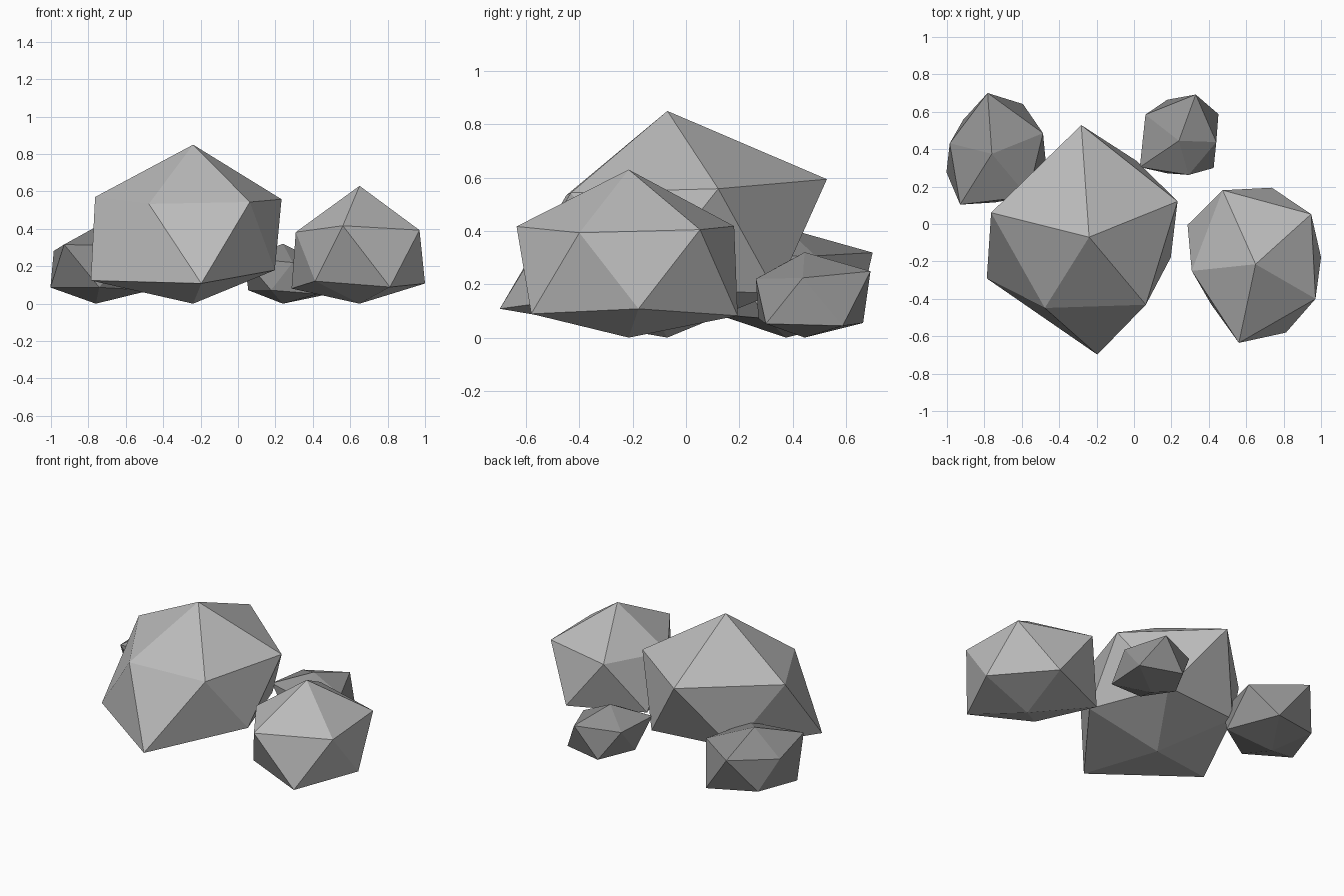
import bpy
import bmesh
from math import atan2, cos, sin, radians, degrees, floor
from mathutils import Vector

cube = bpy.data.objects.get("Cube")
if cube:
    bpy.data.objects.remove(cube, do_unlink=True)


def make_material(name, color):
    material = bpy.data.materials.new(name)
    material.use_nodes = True
    material.diffuse_color = color
    shader = material.node_tree.nodes["Principled BSDF"]
    shader.inputs["Base Color"].default_value = color
    shader.inputs["Roughness"].default_value = 0.9
    return material


light_stone = make_material("light stone", (0.5, 0.5, 0.5, 1))
dark_stone = make_material("dark stone", (0.29, 0.29, 0.29, 1))

# Height gained per unit of radius on both rings of a squashed icosahedron
RING_SLOPE = 0.395


def make_rock(name, material, location, middle, height, turn, upper, lower):
    """Chip an icosahedron: each ring corner slides along its own ray from the middle."""
    bm = bmesh.new()
    bmesh.ops.create_icosphere(bm, subdivisions=1, radius=1)
    for vert in bm.verts:
        if abs(vert.co.z) > 0.9:
            # Peak and base points
            vert.co = Vector((0, 0, height if vert.co.z > 0 else 0))
            continue
        angle = degrees(atan2(vert.co.y, vert.co.x))
        if vert.co.z > 0:
            radius = upper[round(angle / 72) % 5]
            z = middle + RING_SLOPE * radius
        else:
            radius = lower[floor(angle / 72) % 5]
            z = middle - RING_SLOPE * radius
        heading = radians(angle + turn)
        vert.co = Vector((radius * cos(heading), radius * sin(heading), z))
    bmesh.ops.recalc_face_normals(bm, faces=bm.faces)
    mesh = bpy.data.meshes.new(name)
    bm.to_mesh(mesh)
    bm.free()
    mesh.materials.append(material)
    rock = bpy.data.objects.new(name, mesh)
    rock.location = (*location, 0)
    bpy.context.scene.collection.objects.link(rock)
    return rock


# Two pale boulders
make_rock("large_boulder", light_stone, (-0.24, -0.07), 0.357, 0.85, 22,
          upper=(0.51, 0.6, 0.54, 0.447, 0.472),
          lower=(0.48, 0.455, 0.59, 0.63, 0.45))
make_rock("medium_boulder", light_stone, (0.65, -0.215), 0.247, 0.63, 42,
          upper=(0.4, 0.433, 0.343, 0.43, 0.37),
          lower=(0.418, 0.42, 0.32, 0.4, 0.352))

# Two darker stones behind them
make_rock("back_right_stone", dark_stone, (-0.76, 0.375), 0.19, 0.41, 22,
          upper=(0.295, 0.326, 0.232, 0.32, 0.298),
          lower=(0.314, 0.238, 0.262, 0.26, 0.3))
make_rock("back_left_stone", dark_stone, (0.24, 0.445), 0.145, 0.32, -2,
          upper=(0.2, 0.263, 0.227, 0.252, 0.19),
          lower=(0.255, 0.228, 0.185, 0.185, 0.236))
